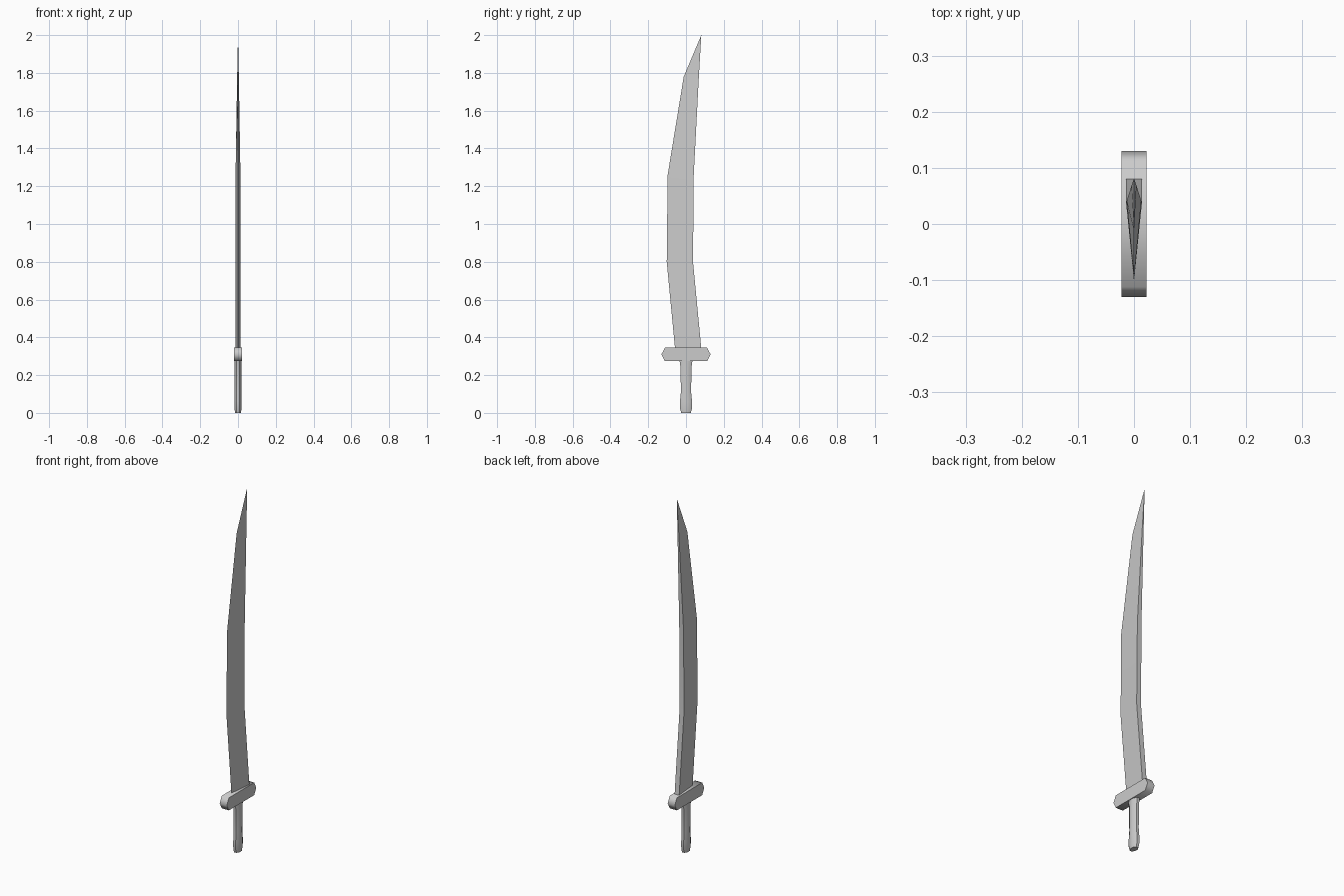
import bpy
import bmesh
import math

if "Cube" in bpy.data.objects:
    bpy.data.objects.remove(bpy.data.objects["Cube"])


def make_object(name, bm, angle):
    bmesh.ops.recalc_face_normals(bm, faces=bm.faces)
    mesh = bpy.data.meshes.new(name)
    bm.to_mesh(mesh)
    bm.free()
    obj = bpy.data.objects.new(name, mesh)
    bpy.context.collection.objects.link(obj)
    bpy.ops.object.select_all(action='DESELECT')
    obj.select_set(True)
    bpy.context.view_layer.objects.active = obj
    bpy.ops.object.shade_smooth_by_angle(angle=math.radians(angle))
    return obj


def loft(name, rings, angle):
    """Skin a stack of equal-length rings and cap both ends."""
    bm = bmesh.new()
    loops = [[bm.verts.new(p) for p in ring] for ring in rings]
    n = len(loops[0])
    for a, b in zip(loops, loops[1:]):
        for i in range(n):
            j = (i + 1) % n
            bm.faces.new((a[i], a[j], b[j], b[i]))
    bm.faces.new(loops[0])
    bm.faces.new(loops[-1])
    bmesh.ops.remove_doubles(bm, verts=bm.verts, dist=0.0001)
    return make_object(name, bm, angle)


# Grip: flattened octagon, flared at the pommel and below the guard
grip = [(0, 0.025, 0.016), (0.02, 0.031, 0.018), (0.06, 0.032, 0.018),
        (0.11, 0.027, 0.018), (0.24, 0.029, 0.018), (0.29, 0.036, 0.018)]
angles = [math.pi * (k + 0.5) / 4 for k in range(8)]
s = 1 / math.cos(math.pi / 8)
loft("grip", [[(rx * s * math.cos(a), ry * s * math.sin(a), z) for a in angles]
              for z, ry, rx in grip], 50)

# Crossguard: bar with pointed ends, extruded across its width
outline = [(-0.13, 0.31), (-0.112, 0.275), (0.112, 0.275),
           (0.13, 0.31), (0.112, 0.345), (-0.112, 0.345)]
loft("crossguard", [[(x, y, z) for y, z in outline] for x in (-0.022, 0.022)], 65)

# Blade: wedge section (z, cutting edge y, spine y, half thickness of the spine)
sections = [(0.34, -0.058, 0.081, 0.014), (0.80, -0.102, 0.037, 0.014),
            (1.26, -0.097, 0.041, 0.013), (1.78, -0.012, 0.068, 0.0045)]
rings = [[(0, edge, z), (t, spine, z), (-t, spine, z)]
         for z, edge, spine, t in sections]
rings.append([(0, 0.081, 2.0)] * 3)
bm = bmesh.new()
loops = [[bm.verts.new(p) for p in ring] for ring in rings[:-1]]
tip = bm.verts.new(rings[-1][0])
bm.faces.new(loops[0])
for i in range(3):
    j = (i + 1) % 3
    for a, b in zip(loops, loops[1:]):
        bm.faces.new((a[i], a[j], b[j], b[i]))
    bm.faces.new((loops[-1][i], loops[-1][j], tip))
make_object("blade", bm, 60)
